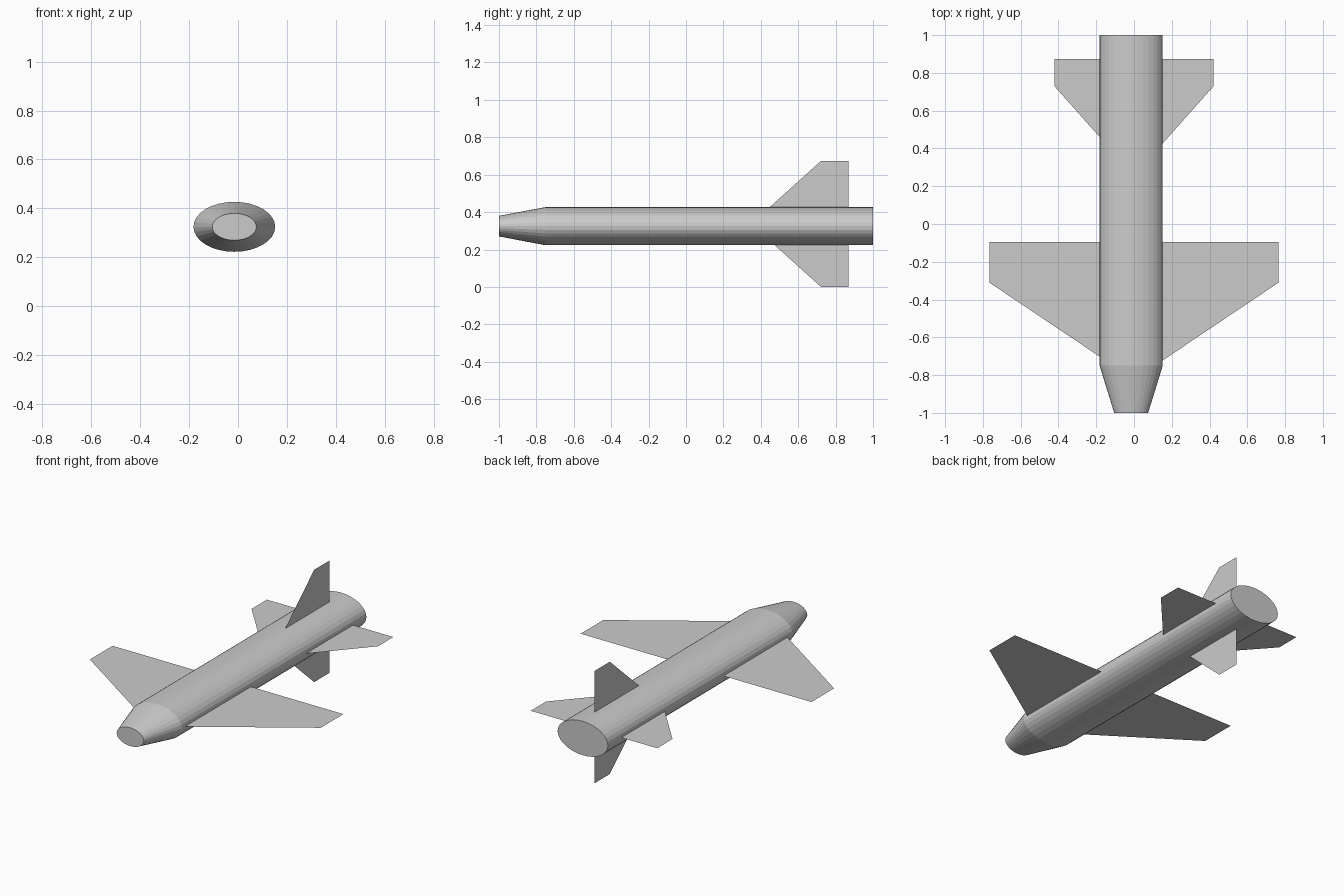
import bpy, bmesh, math

if "Cube" in bpy.data.objects:
    bpy.data.objects.remove(bpy.data.objects["Cube"])

BODY_X, MID_Z = -0.015, 0.325


def finish(name, bm):
    mesh = bpy.data.meshes.new(name)
    bm.to_mesh(mesh)
    bm.free()
    obj = bpy.data.objects.new(name, mesh)
    bpy.context.collection.objects.link(obj)
    return obj


# Fuselage: elliptical tube with tapered blunt nose, capped at both ends
def fuselage(sections, sides=32):
    bm = bmesh.new()
    rings = []
    for y, rx, rz in sections:
        rings.append([bm.verts.new((BODY_X + rx * math.cos(2 * math.pi * i / sides), y,
                                    MID_Z + rz * math.sin(2 * math.pi * i / sides)))
                      for i in range(sides)])
    for a, b in zip(rings, rings[1:]):
        for i in range(sides):
            j = (i + 1) % sides
            bm.faces.new((a[i], a[j], b[j], b[i]))
    bm.faces.new(rings[0])
    bm.faces.new(rings[-1])
    bmesh.ops.recalc_face_normals(bm, faces=bm.faces)
    return finish("fuselage", bm)


# Thin sheet fin: swept leading edge, straight trailing edge
def fin(name, span, root_front, tip_front, rear, z, angle):
    bm = bmesh.new()
    c, s = math.cos(angle), math.sin(angle)
    outline = [(0, root_front), (span, tip_front), (span, rear), (0, rear)]
    bm.faces.new([bm.verts.new((d * c, y, z + d * s)) for d, y in outline])
    return finish(name, bm)


fuselage([(-1, 0.09, 0.055), (-0.75, 0.167, 0.102), (1, 0.167, 0.102)])

for side, angle in (("right", 0), ("left", math.pi)):
    fin("wing_" + side, 0.766, -0.824, -0.31, -0.095, MID_Z, angle)
    fin("tailplane_" + side, 0.42, 0.256, 0.728, 0.873, MID_Z, angle)

# Vertical fins sit slightly above the body axis
for side, angle in (("upper", math.pi / 2), ("lower", -math.pi / 2)):
    fin("tail_fin_" + side, 0.337, 0.348, 0.722, 0.868, 0.337, angle)
